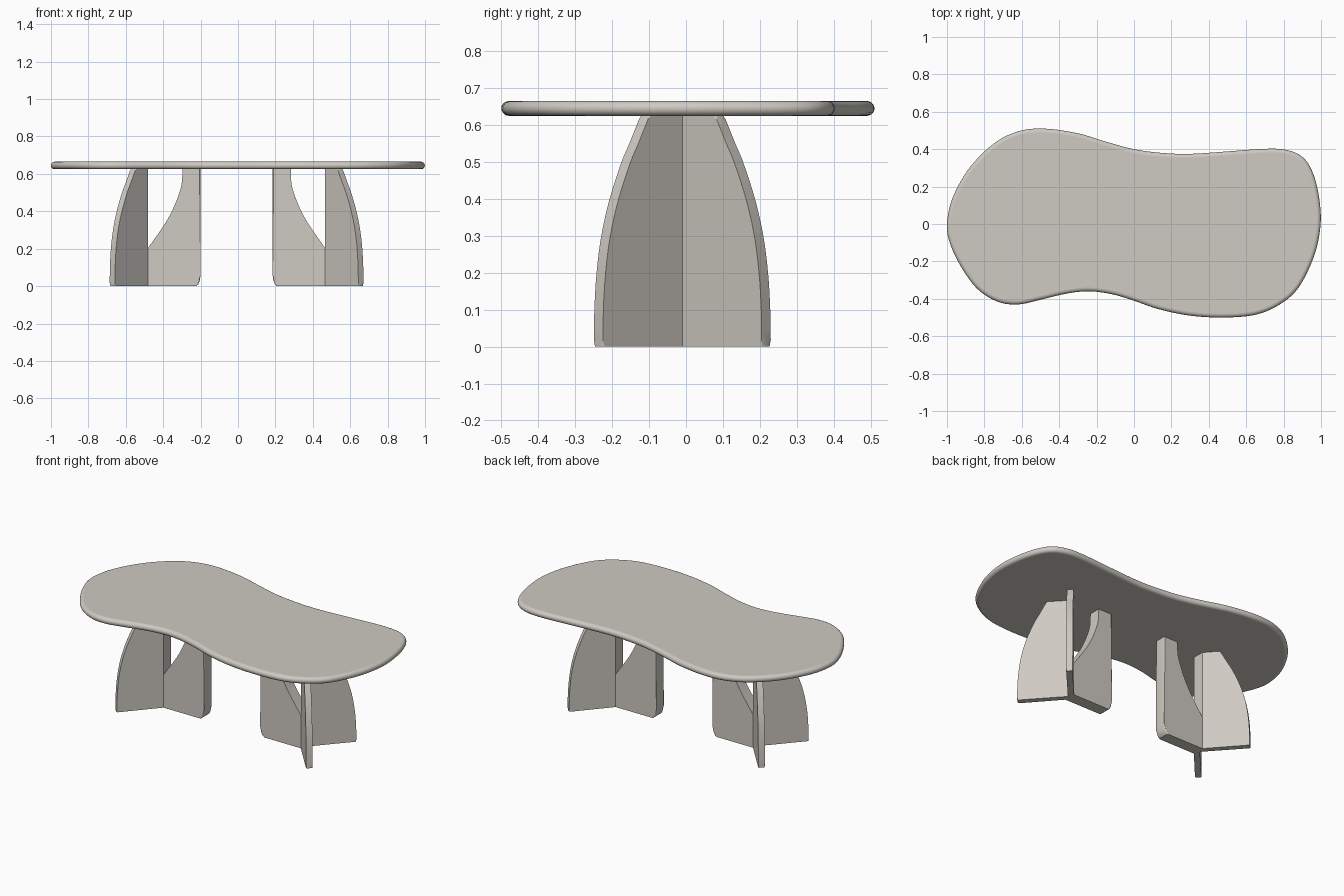
import bpy, bmesh, math
from mathutils import Vector

if "Cube" in bpy.data.objects:
    bpy.data.objects.remove(bpy.data.objects["Cube"])

mat = bpy.data.materials.new("warm grey")
mat.diffuse_color = (0.62, 0.59, 0.54, 1)
mat.use_nodes = True
mat.node_tree.nodes["Principled BSDF"].inputs["Base Color"].default_value = mat.diffuse_color

TOP_Z, UNDER_Z = 0.665, 0.625
MID_Y = -0.01          # centre line of the legs
T = 0.037              # board thickness


def finish(bm, name):
    bmesh.ops.recalc_face_normals(bm, faces=bm.faces[:])
    me = bpy.data.meshes.new(name)
    bm.to_mesh(me)
    bm.free()
    me.materials.append(mat)
    ob = bpy.data.objects.new(name, me)
    bpy.context.collection.objects.link(ob)
    bpy.ops.object.select_all(action='DESELECT')
    ob.select_set(True)
    bpy.context.view_layer.objects.active = ob
    bpy.ops.object.shade_smooth_by_angle(angle=math.radians(35))
    for p in me.polygons:          # large caps stay flat
        if len(p.vertices) > 4:
            p.use_smooth = False
    return ob


def spline(pts, steps, closed=False):
    """Catmull-Rom curve through the points."""
    pts = [Vector(p) for p in pts]
    n = len(pts)
    get = (lambda i: pts[i % n]) if closed else (lambda i: pts[min(max(i, 0), n - 1)])
    out = []
    for i in range(n if closed else n - 1):
        a, b, c, d = (get(i + k) for k in (-1, 0, 1, 2))
        for s in range(steps):
            t = s / steps
            out.append(0.5 * (2 * b + (c - a) * t + (2 * a - 5 * b + 4 * c - d) * t * t
                              + (3 * b - a - 3 * c + d) * t ** 3))
    if not closed:
        out.append(pts[-1])
    return out


def prism(ring_a, ring_b, name, round_range, width):
    """Solid between two matching rings; rim edges in round_range get rounded."""
    bm = bmesh.new()
    va = [bm.verts.new(p) for p in ring_a]
    vb = [bm.verts.new(p) for p in ring_b]
    n = len(va)
    bm.faces.new(va)
    bm.faces.new(vb[::-1])
    for i in range(n):
        j = (i + 1) % n
        bm.faces.new((va[i], vb[i], vb[j], va[j]))
    edges = [bm.edges.get((v[i], v[i + 1])) for v in (va, vb) for i in round_range]
    bmesh.ops.bevel(bm, geom=edges, offset=width, segments=3, profile=0.5, affect='EDGES')
    return finish(bm, name)


# Table top: free-form outline with a fully rounded rim
outline = [(-1, 0), (-.97, .14), (-.88, .3), (-.75, .43), (-.62, .495), (-.48, .51),
           (-.3, .485), (-.15, .44), (0, .4), (.15, .38), (.3, .375), (.5, .388),
           (.7, .402), (.82, .395), (.91, .35), (.965, .25), (.995, .1), (.995, -.03),
           (.96, -.18), (.88, -.34), (.78, -.43), (.65, -.485), (.48, -.5), (.3, -.49),
           (.13, -.455), (0, -.41), (-.12, -.375), (-.24, -.36), (-.36, -.372),
           (-.5, -.405), (-.62, -.43), (-.73, -.415), (-.84, -.345), (-.93, -.22),
           (-.985, -.1)]
curve = spline(outline, 5, closed=True)
n = len(curve)
bm = bmesh.new()
rings = []
R = (TOP_Z - UNDER_Z) / 2
for k in range(11):
    a = -math.pi / 2 + math.pi * k / 10
    ring = []
    for i, p in enumerate(curve):
        tan = (curve[(i + 1) % n] - curve[i - 1]).normalized()
        q = p + Vector((tan.y, -tan.x)) * R * (1 - math.cos(a))   # inward offset
        ring.append(bm.verts.new((q.x, q.y, UNDER_Z + R + R * math.sin(a))))
    rings.append(ring)
for lo, hi in zip(rings, rings[1:]):
    for i in range(n):
        j = (i + 1) % n
        bm.faces.new((lo[i], lo[j], hi[j], hi[i]))
bm.faces.new(rings[0])
bm.faces.new(rings[-1])
finish(bm, "table_top")

# Leg profiles, drawn for the left leg
Z_END = UNDER_Z + 0.004
fin_curve = spline([(.27, 0), (.268, .1), (.26, .2), (.243, .3), (.213, .4),
                    (.17, .5), (.142, .55), (.10, Z_END)], 4)
arm_end = [(-.224, 0), (-.212, .01), (-.204, .03), (-.2, .06), (-.2, Z_END)]
arm_cut = spline([(-.297, Z_END), (-.299, .57), (-.307, .52), (-.34, .43),
                  (-.39, .335), (-.48, .205)], 4)
along = Vector((-.66, -.75)).normalized()
across = Vector((along.y, -along.x)) * T       # towards the outer side
bend_in, bend_out = Vector((-.48, -T)), Vector((-.493, 0))

for side, mirror in (("left", False), ("right", True)):
    def place(x, y, z):
        return (-x - 0.015 if mirror else x, y + MID_Y, z)

    # Two tall curved fins splayed outwards
    for end, sy in (("front", 1), ("back", -1)):
        inner, outer = [], []
        for s, z in fin_curve:
            p = bend_in + along * s
            q = p + across
            inner.append(place(p.x, p.y * sy, z))
            outer.append(place(q.x, q.y * sy, z))
        for z in (Z_END, 0):
            inner.append(place(bend_in.x, bend_in.y * sy, z))
            outer.append(place(bend_out.x, 0, z))
        prism(inner, outer, f"{side}_{end}_fin", range(len(fin_curve) - 1), 0.008)

    # Wedge filling the joint behind the bend, below and above the cut
    tri = [(-.48, -T), (-.48, T), (-.493, 0)]
    prism([place(x, y, 0) for x, y in tri], [place(x, y, Z_END) for x, y in tri],
          f"{side}_joint", [], 0.001)

    # Double-thickness inner arm with a swept cut-out
    prof = arm_end + arm_cut + [(-.48, 0)]
    prism([place(x, -T, z) for x, z in prof], [place(x, T, z) for x, z in prof],
          f"{side}_inner_arm", range(len(arm_end) - 1), 0.006)
